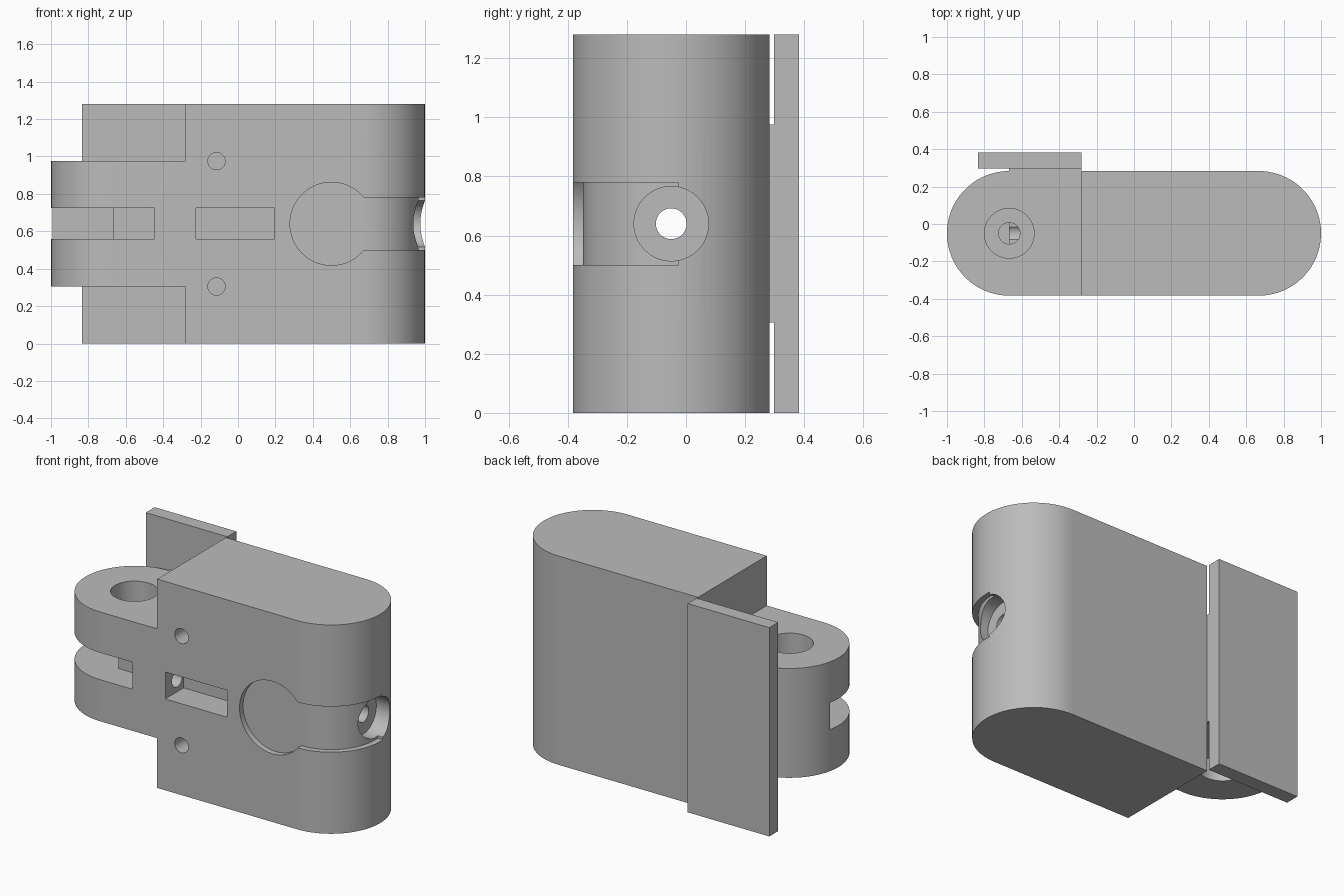
import bpy, bmesh
from math import sin, cos, pi, radians, asin
from mathutils import Matrix, Vector

cube = bpy.data.objects.get("Cube")
if cube:
    bpy.data.objects.remove(cube, do_unlink=True)

grey = bpy.data.materials.new("plain_grey")
grey.use_nodes = True
colour = (0.5, 0.5, 0.5, 1)
grey.diffuse_color = colour
grey.node_tree.nodes["Principled BSDF"].inputs["Base Color"].default_value = colour

R, CX, CY = 0.333, 0.667, -0.05      # end radius and axis
MID = 0.64                           # mid height
BACK, FRONT = CY + R, CY - R
POCKET = -0.205                      # depth of the front pockets


def finish(name, bm):
    bmesh.ops.recalc_face_normals(bm, faces=bm.faces)
    mesh = bpy.data.meshes.new(name)
    bm.to_mesh(mesh)
    bm.free()
    mesh.materials.append(grey)
    ob = bpy.data.objects.new(name, mesh)
    bpy.context.collection.objects.link(ob)
    return ob


def prism(name, points, z0, z1):
    bm = bmesh.new()
    face = bm.faces.new([bm.verts.new((x, y, z0)) for x, y in points])
    new = bmesh.ops.extrude_face_region(bm, geom=[face])["geom"]
    verts = [v for v in new if isinstance(v, bmesh.types.BMVert)]
    bmesh.ops.translate(bm, verts=verts, vec=(0, 0, z1 - z0))
    return finish(name, bm)


def box(name, x0, x1, y0, y1, z0, z1):
    return prism(name, [(x0, y0), (x1, y0), (x1, y1), (x0, y1)], z0, z1)


def rod(name, start, end, r):
    a, b = Vector(start), Vector(end)
    turn = (b - a).to_track_quat('Z', 'Y').to_matrix().to_4x4()
    bm = bmesh.new()
    bmesh.ops.create_cone(bm, cap_ends=True, segments=64, radius1=r, radius2=r,
                          depth=(b - a).length,
                          matrix=Matrix.Translation((a + b) / 2) @ turn)
    return finish(name, bm)


def arc(cx, r, a0, a1, n=40):
    step = (a1 - a0) / n
    return [(cx + r * cos(a0 + i * step), CY + r * sin(a0 + i * step))
            for i in range(n + 1)]


def combine(target, tool, operation):
    bpy.context.view_layer.objects.active = target
    mod = target.modifiers.new("combine", 'BOOLEAN')
    mod.operation, mod.solver, mod.object = operation, 'EXACT', tool
    bpy.ops.object.modifier_apply(modifier=mod.name)
    bpy.data.objects.remove(tool, do_unlink=True)


# Main block with a round right end, hinge knuckle and bridge to the plate
body = prism("hinge_body", [(-0.28, BACK), (-0.28, FRONT)]
             + arc(CX, R, -pi / 2, pi / 2), 0, 1.28)
knuckle = prism("knuckle", [(0, FRONT), (0, BACK)]
                + arc(-CX, R, pi / 2, 3 * pi / 2), 0.305, 0.975)
bridge = box("bridge", -CX, -0.28, 0.1, 0.297, 0.305, 0.975)
for part in (knuckle, bridge):
    combine(body, part, 'UNION')

# Shallow recess wrapping around the round end
inner = R - 0.035
wrap = prism("wrap_cutter", [(0.5, -0.5), (0.5, CY - inner)]
             + arc(CX, inner, -pi / 2, asin(0.025 / inner))
             + [(1.1, -0.025), (1.1, -0.5)], 0.5, 0.78)

cutters = [
    wrap,
    rod("disc_recess", (0.5, -0.5, MID), (0.5, CY - inner, MID), 0.222),
    # Link slot in the knuckle
    box("slot_end", -1.1, -CX, -0.5, 0.02, 0.56, 0.725),
    box("slot_step", -CX - 0.05, -0.447, -0.5, POCKET, 0.56, 0.725),
    # Front pocket and the short hole from it to the slot
    box("front_pocket", -0.225, 0.195, -0.5, POCKET, 0.56, 0.725),
    rod("short_hole", (-0.5, -0.268, MID), (-0.1, -0.268, MID), 0.05),
    # Long hole with its counterbore
    rod("long_hole", (-0.8, CY, MID), (1.1, CY, MID), 0.052),
    rod("long_bore", (0.885, CY, MID), (1.1, CY, MID), 0.126),
    # Pin bores
    rod("pin_top", (-CX, CY, 0.8), (-CX, CY, 1.1), 0.133),
    rod("pin_hole", (-CX, CY, 0.6), (-CX, CY, 0.9), 0.057),
    rod("pin_bottom", (-CX, CY, 0.2), (-CX, CY, 0.48), 0.133),
]
# Screw holes in the front
for z in (0.305, 0.975):
    cutters.append(rod("screw_hole", (-0.115, -0.5, z), (-0.115, -0.1, z), 0.046))
for tool in cutters:
    combine(body, tool, 'DIFFERENCE')

# Rear mounting plate
plate = box("back_plate", -0.833, -0.28, 0.297, 0.383, 0, 1.28)

bpy.ops.object.select_all(action='DESELECT')
body.select_set(True)
bpy.context.view_layer.objects.active = body
bpy.ops.object.shade_smooth_by_angle(angle=radians(30))
